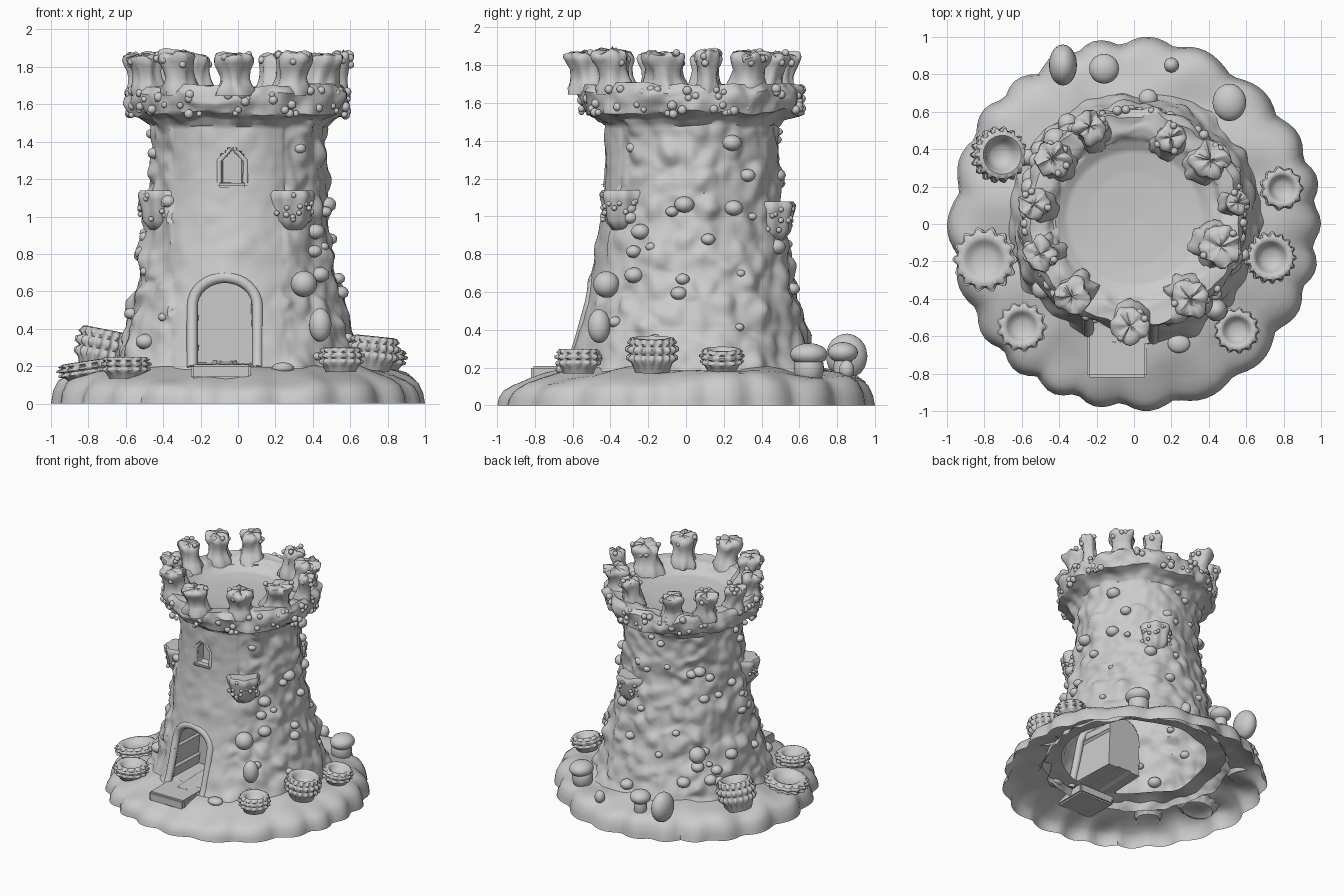
import bpy, bmesh, random
from math import sin, cos, pi, radians, atan2, hypot, sqrt
from mathutils import Vector, Matrix, noise

if "Cube" in bpy.data.objects:
    bpy.data.objects.remove(bpy.data.objects["Cube"])

random.seed(4)
CY = 0.03  # tower axis sits slightly behind centre


def finish(name, bm, angle=50):
    bmesh.ops.remove_doubles(bm, verts=bm.verts, dist=1e-4)
    bmesh.ops.recalc_face_normals(bm, faces=bm.faces)
    me = bpy.data.meshes.new(name)
    bm.to_mesh(me)
    bm.free()
    ob = bpy.data.objects.new(name, me)
    bpy.context.collection.objects.link(ob)
    bpy.ops.object.select_all(action='DESELECT')
    ob.select_set(True)
    bpy.context.view_layer.objects.active = ob
    bpy.ops.object.shade_smooth_by_angle(angle=radians(angle))
    return ob


def lathe(name, profile, seg, shape, angle=50):
    """Revolve (r, z) points; shape(theta, r, z) returns the final position."""
    bm = bmesh.new()
    rows = [[bm.verts.new(shape(2 * pi * i / seg, r, z)) for i in range(seg)]
            for r, z in profile]
    for a, b in zip(rows, rows[1:]):
        for i in range(seg):
            j = (i + 1) % seg
            bm.faces.new((a[i], a[j], b[j], b[i]))
    return finish(name, bm, angle)


def resample(pts, step):
    out = []
    for (r0, z0), (r1, z1) in zip(pts, pts[1:]):
        n = max(1, round(hypot(r1 - r0, z1 - z0) / step))
        out += [(r0 + (r1 - r0) * k / n, z0 + (z1 - z0) * k / n) for k in range(n)]
    return out + [pts[-1]]


# Rocky mound with a scalloped edge, lower at the front, open underneath
def mound_shape(t, r, z):
    edge = max(0, min(1, (r - 0.55) / 0.4))
    k = 1 + edge * (0.045 * abs(cos(11 * t + 0.8 * sin(3 * t))) - 0.035
                    + 0.03 * noise.noise(Vector((cos(t) * 2, sin(t) * 2, 3))))
    x, y = r * k * cos(t), r * k * sin(t)
    front = max(0, -sin(t)) * edge
    n = noise.noise(Vector((x * 4, y * 4, 1)))
    return x, y, max(0, z * (1 - 0.3 * front) + (0.035 * n if z > 0.01 else 0))


lathe("mound", resample([(0.99, 0), (0.98, 0.06), (0.955, 0.115), (0.91, 0.15), (0.84, 0.172),
                         (0.72, 0.19), (0.55, 0.21)], 0.03), 144, mound_shape)

# Tower shell: wall, flared crown and roof floor in one skin
WALL = [(0.70, 0.14), (0.655, 0.23), (0.615, 0.36), (0.55, 0.6), (0.505, 0.85), (0.475, 1.05),
        (0.455, 1.3), (0.46, 1.48), (0.50, 1.52), (0.57, 1.55), (0.59, 1.61), (0.59, 1.66),
        (0.56, 1.70), (0.47, 1.69), (0.42, 1.65), (0.36, 1.615), (0.25, 1.60), (0, 1.59)]


def wall_radius(z):
    for (r0, z0), (r1, z1) in zip(WALL, WALL[1:8]):
        if z <= z1:
            return r0 + (r1 - r0) * (z - z0) / (z1 - z0)
    return 0.58


def in_door(x, z):
    d = abs(x + 0.07)
    return d < 0.155 and 0.215 < z < 0.52 + 0.155 * sqrt(1 - (d / 0.155) ** 2)


def in_window(x, z):
    d = abs(x + 0.03)
    return d < 0.06 and 1.175 < z < 1.365 - d * 0.8


def tower_shape(t, r, z):
    x, y = r * cos(t), r * sin(t) + CY
    if r > 0.42:
        calm = 0.3 if (abs(x + 0.05) < 0.3 and y < 0 and z < 1.5) else 1
        p = Vector((x, y, z))
        pebble = max(0, 0.5 - noise.voronoi(p * 6.5)[0][0])
        r += calm * (0.028 * noise.noise(p * 5) + 0.015 * noise.noise(p * 13) + 0.07 * pebble) - 0.003
        z += calm * 0.025 * noise.noise(p * 8 + Vector((5, 0, 0)))
        x, y = r * cos(t), r * sin(t) + CY
        if y < 0 and in_door(x, z):
            y = -0.2    # doorway niche
        elif y < 0 and in_window(x, z):
            y = -0.34   # window niche
    return x, y, z


lathe("tower", resample(WALL, 0.017), 230, tower_shape, 45)


# Tube swept along a list of points
def tube(name, pts, rad, seg=8):
    bm = bmesh.new()
    rings = []
    for i, p in enumerate(pts):
        d = (pts[min(i + 1, len(pts) - 1)] - pts[max(i - 1, 0)]).normalized()
        u = d.cross(Vector((0, 1, 0))).normalized()
        v = d.cross(u)
        rings.append([bm.verts.new(p + rad * (u * cos(2 * pi * k / seg) + v * sin(2 * pi * k / seg)))
                      for k in range(seg)])
    for a, b in zip(rings, rings[1:]):
        for k in range(seg):
            m = (k + 1) % seg
            bm.faces.new((a[k], a[m], b[m], b[k]))
    bm.faces.new(rings[0])
    bm.faces.new(rings[-1])
    return finish(name, bm)


def on_front(x, z, off=0):
    return Vector((x, CY - sqrt(wall_radius(z) ** 2 - x * x) + off, z))


# Door frame and window frame
door = [on_front(-0.245, 0.19 + 0.033 * i, 0.02) for i in range(10)]
door += [on_front(-0.07 - 0.175 * cos(pi * i / 16), 0.52 + 0.155 * sin(pi * i / 16), 0.02)
         for i in range(17)]
door += [on_front(0.105, 0.19 + 0.033 * i, 0.02) for i in reversed(range(10))]
tube("door_frame", door, 0.03)
tube("window_frame", [on_front(x, z, 0.012) for x, z in
                      [(-0.1, 1.18), (-0.1, 1.3), (-0.03, 1.37), (0.04, 1.3), (0.04, 1.18)]], 0.015)


def slab(name, x0, x1, y0, y1, z0, z1):
    bm = bmesh.new()
    size = Matrix.Diagonal((x1 - x0, y1 - y0, z1 - z0, 1))
    centre = Matrix.Translation(((x0 + x1) / 2, (y0 + y1) / 2, (z0 + z1) / 2))
    bmesh.ops.create_cube(bm, size=1, matrix=centre @ size)
    bmesh.ops.bevel(bm, geom=bm.edges[:], offset=0.012, segments=2, affect='EDGES')
    return finish(name, bm)


slab("door_step", -0.25, 0.07, -0.82, -0.54, 0.13, 0.21)
slab("window_sill", -0.11, 0.05, -0.45, -0.38, 1.155, 1.18)

knobs = bmesh.new()  # collects every small knob


def blob(bm, x, y, z, sx, sy, sz, sub=3):
    bmesh.ops.create_icosphere(bm, subdivisions=sub, radius=1,
                               matrix=Matrix.Translation((x, y, z)) @ Matrix.Diagonal((sx, sy, sz, 1)))


# Merlons: waisted, lumpy stumps leaning slightly outwards
def merlon(i, x, y, s):
    head = atan2(y - CY, x)
    lobes, rise = random.choice((4, 5, 6)), random.uniform(-0.015, 0.02)

    def shape(t, r, z):
        p = Vector((cos(t) * 2, sin(t) * 2, z * 9 + i * 3))
        k = s * r * (1 + 0.06 * cos(lobes * t) + 0.3 * noise.noise(p))
        lean = (z - 1.68) * 0.2
        top = max(0, z - 1.72) / 0.14
        return (x + k * cos(t) + lean * cos(head), y + k * sin(t) + lean * sin(head),
                z + top * (rise + 0.025 * noise.noise(p * 1.3)))

    lathe(f"merlon_{i}", [(0.115, 1.645), (0.11, 1.68), (0.09, 1.71), (0.082, 1.74), (0.084, 1.78), (0.098, 1.815),
                          (0.104, 1.84), (0.095, 1.86), (0.06, 1.868), (0, 1.86)], 28, shape, 60)
    for k in range(4):
        a = random.uniform(0, 2 * pi)
        blob(knobs, x + 0.09 * s * cos(a) + 0.03 * cos(head), y + 0.09 * s * sin(a) + 0.03 * sin(head),
             random.uniform(1.81, 1.87), .02, .02, .02, 2)


for i, (x, y, s) in enumerate([(-0.22, 0.49, .85), (-0.41, 0.33, .9), (-0.5, 0.1, .8), (-0.47, -0.15, .85),
                               (-0.31, -0.36, .95), (-0.02, -0.51, .95), (0.28, -0.37, .95), (0.43, -0.11, 1.1),
                               (0.52, 0.11, .6), (0.38, 0.32, .95), (0.18, 0.43, .8)]):
    merlon(i, x, y, s)


# Ribbed cups: stacked toothed rings around a bowl
def cup(name, x, y, z, R, H, teeth, lean=0.0, heading=0.0):
    m = (Matrix.Translation((x, y, z)) @ Matrix.Rotation(heading, 4, 'Z') @ Matrix.Rotation(lean, 4, 'Y'))
    prof = [(0.7, -0.3), (0.85, 0.05), (0.98, 0.18), (0.98, 0.3), (0.9, 0.4), (1.02, 0.5), (1.02, 0.64),
            (0.9, 0.72), (0.96, 0.82), (0.9, 0.97), (0.74, 1.0), (0.62, 0.9), (0.52, 0.65), (0.3, 0.5), (0, 0.48)]

    def shape(t, r, h):
        k = r * R * (1 + (0.08 * cos(teeth * t) if r > 0.93 else 0))
        return m @ Vector((k * cos(t), k * sin(t), h * H))

    lathe(name, prof, teeth * 6, shape, 60)


cup("cup_left_back", -0.74, 0.37, 0.22, 0.14, 0.18, 18, 0.2, 0)
cup("cup_left_side", -0.79, -0.19, 0.15, 0.16, 0.08, 14, 0.15, pi)
cup("cup_left_front", -0.60, -0.55, 0.16, 0.125, 0.09, 13)
cup("cup_right_side", 0.72, -0.18, 0.22, 0.13, 0.14, 17, 0.1, 0)
cup("cup_right_front", 0.55, -0.57, 0.2, 0.115, 0.1, 13)
cup("cup_right_back", 0.78, 0.19, 0.21, 0.11, 0.09, 11, 0.15, 0)


# Brackets: tapered lumps hanging on the wall, with knobs
def bracket(i, deg, z):
    a = radians(deg)
    cx, cy = 0.455 * cos(a), 0.455 * sin(a) + CY

    def shape(t, r, h):
        k = r * (1 + 0.07 * cos(7 * t))
        return cx + k * cos(t), cy + k * sin(t), z + h

    lathe(f"bracket_{i}", [(0, 0.1), (0.11, 0.1), (0.125, 0.08), (0.12, 0.05), (0.105, 0),
                           (0.1, -0.06), (0.06, -0.11), (0, -0.12)], 42, shape)
    for k in range(16):
        b = a + radians(random.uniform(-85, 85))
        blob(knobs, cx + 0.112 * cos(b), cy + 0.112 * sin(b), z + random.uniform(-0.06, 0.09), .015, .015, .015, 2)


for i, (deg, z) in enumerate([(-52, 1.04), (205, 1.04), (68, 0.98)]):
    bracket(i, deg, z)

# Boulders and toadstools on the mound
bm = bmesh.new()
for b in [(-0.38, 0.85, 0.26, .075, .11, .12), (-0.16, 0.83, 0.28, .08, .08, .055), (-0.16, 0.83, 0.2, .05, .05, .1),
          (0.2, 0.85, 0.19, .04, .04, .05), (0.51, 0.65, 0.27, .09, .1, .06), (0.5, 0.65, 0.2, .08, .08, .1),
          (0.24, -0.64, 0.19, .06, .05, .03), (0.44, -0.46, 0.42, .06, .06, .09)]:
    blob(bm, *b)
finish("mound_boulders", bm)

bm = bmesh.new()
for deg, z, r in [(-52, 0.64, .07), (135, 0.55, .065), (150, 0.33, .045)]:
    R = wall_radius(z) + 0.03
    blob(bm, R * cos(radians(deg)), R * sin(radians(deg)) + CY, z, r, r, r)
finish("wall_balls", bm)

# Knobs half sunk into the wall and around the crown
for k in range(70):
    a, z = random.uniform(0, 2 * pi), random.uniform(0.25, 1.48)
    R, s = wall_radius(z), random.uniform(0.025, 0.055)
    x, y = R * cos(a), R * sin(a) + CY
    if not (abs(x + 0.05) < 0.3 and y < 0):
        blob(knobs, x, y, z, s, s, s * 0.8, 2)
for k in range(90):
    a, z, s = random.uniform(0, 2 * pi), random.uniform(1.54, 1.68), random.uniform(0.015, 0.028)
    blob(knobs, 0.583 * cos(a), 0.583 * sin(a) + CY, z, s, s, s, 2)
finish("barnacle_knobs", knobs)
